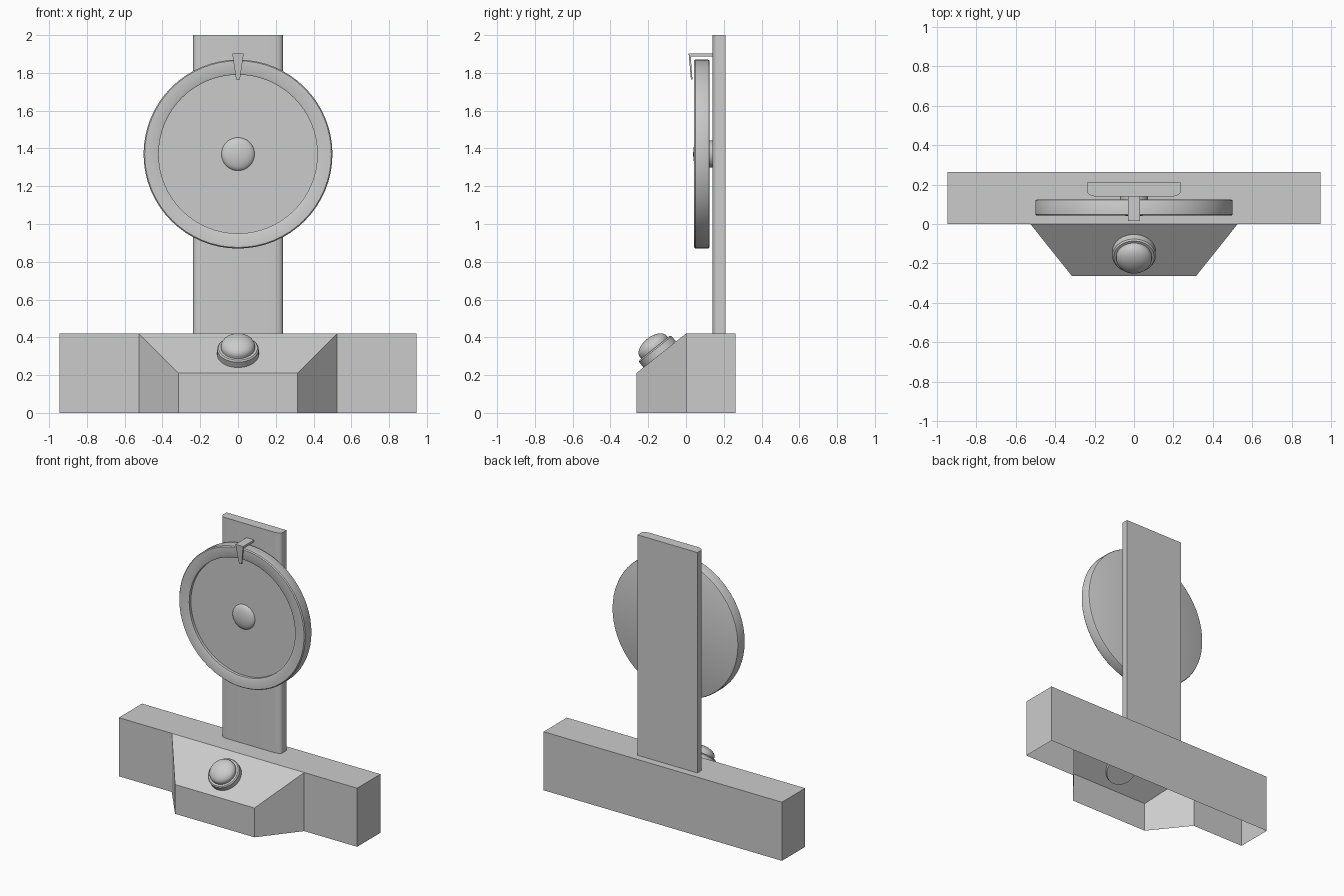
import bpy, bmesh, math
from mathutils import Vector

if "Cube" in bpy.data.objects:
    bpy.data.objects.remove(bpy.data.objects["Cube"])


def make(name, verts, faces, smooth=None):
    bm = bmesh.new()
    vs = [bm.verts.new(v) for v in verts]
    for f in faces:
        bm.faces.new([vs[i] for i in f])
    bmesh.ops.recalc_face_normals(bm, faces=bm.faces)
    me = bpy.data.meshes.new(name)
    bm.to_mesh(me)
    bm.free()
    ob = bpy.data.objects.new(name, me)
    bpy.context.collection.objects.link(ob)
    if smooth:
        bpy.ops.object.select_all(action='DESELECT')
        ob.select_set(True)
        bpy.context.view_layer.objects.active = ob
        bpy.ops.object.shade_smooth_by_angle(angle=math.radians(smooth))
    return ob


def lathe(name, profile, loc, tilt, n=48):
    """Turn (radius, height) points round an axis tilted from +z towards -y."""
    verts, rings = [], []
    for r, h in profile:
        count = 1 if r == 0 else n
        rings.append(range(len(verts), len(verts) + count))
        for i in range(count):
            a = math.tau * i / n
            verts.append((r * math.cos(a), r * math.sin(a), h))
    faces = []
    for a, b in zip(rings, rings[1:]):
        for i in range(n):
            j = (i + 1) % n
            if len(a) == 1:
                faces.append((a[0], b[i], b[j]))
            elif len(b) == 1:
                faces.append((a[i], a[j], b[0]))
            else:
                faces.append((a[i], a[j], b[j], b[i]))
    ob = make(name, verts, faces, 35)
    ob.location = loc
    ob.rotation_euler.x = tilt
    return ob


def loft(name, lower, upper, smooth=None):
    """Closed solid between two matching outlines."""
    n = len(lower)
    faces = [tuple(range(n)), tuple(range(n, 2 * n))]
    faces += [(i, (i + 1) % n, n + (i + 1) % n, n + i) for i in range(n)]
    return make(name, lower + upper, faces, smooth)


def dome(r, h0, h1, steps=8):
    return [(r * math.cos(t), h0 + (h1 - h0) * math.sin(t))
            for t in (math.pi / 2 * i / steps for i in range(steps))] + [(0, h1)]


# base: open-bottomed shell, half modelled and mirrored
W, D, H, BW, FW, FH = 0.945, 0.263, 0.42, 0.525, 0.315, 0.21
pts = [(0, D, 0), (W, D, 0), (W, 0, 0), (BW, 0, 0), (FW, -D, 0), (0, -D, 0),
       (0, D, H), (W, D, H), (W, 0, H), (BW, 0, H), (FW, -D, FH), (0, -D, FH), (0, 0, H)]
base = make("base", pts, [(0, 1, 7, 6), (1, 2, 8, 7), (2, 3, 9, 8), (3, 4, 10, 9),
                          (4, 5, 11, 10), (12, 9, 10, 11), (6, 7, 8, 9, 12)])
mirror = base.modifiers.new("mirror", 'MIRROR')
mirror.use_clip = True

# upright board with eased front edges
half = [(0.237, 0.21)]
for i in range(6):
    t = math.pi / 2 * i / 5
    half.append((0.187 + 0.05 * math.cos(t), 0.165 - 0.026 * math.sin(t)))
outline = half + [(-x, y) for x, y in reversed(half)]
loft("upright", [(x, y, H) for x, y in outline], [(x, y, 2.0) for x, y in outline], 30)

# dial: rimmed disc with recessed face
lathe("dial", [(0, 0), (0.49, 0), (0.497, 0.003), (0.5, 0.01), (0.5, 0.076), (0.494, 0.083),
               (0.43, 0.083), (0.42, 0.078), (0.42, 0.058), (0, 0.058)],
      (0, 0.125, 1.37), math.pi / 2, 64)
# dial centre knob and rear spindle
lathe("dial_knob", [(0, 0)] + dome(0.088, 0, 0.03), (0, 0.068, 1.37), math.pi / 2)
lathe("dial_spindle", [(0, 0), (0.072, 0), (0.072, 0.02), (0, 0.02)],
      (0, 0.142, 1.37), math.pi / 2, 32)

# pointer: arm over the dial and tapered needle in front
loft("pointer_arm", [(s * 0.03, y, 1.887) for s, y in ((-1, .02), (1, .02), (1, .142), (-1, .142))],
     [(s * 0.03, y, 1.902) for s, y in ((-1, .02), (1, .02), (1, .142), (-1, .142))])
loft("pointer_needle", [(-.01, .026, 1.765), (.01, .026, 1.765), (.01, .034, 1.765), (-.01, .034, 1.765)],
     [(-.03, .014, 1.902), (.03, .014, 1.902), (.03, .024, 1.902), (-.03, .024, 1.902)])

# push button set square to the sloping panel
tilt = math.atan2(H - FH, D)
spot = Vector((0, -0.14, 0.31))
lathe("button_collar", [(0, -0.02), (0.11, -0.02), (0.11, 0.035), (0.103, 0.043), (0, 0.043)],
      spot, tilt)
lathe("button", [(0, 0.03), (0.09, 0.03)] + dome(0.09, 0.055, 0.105), spot, tilt)
